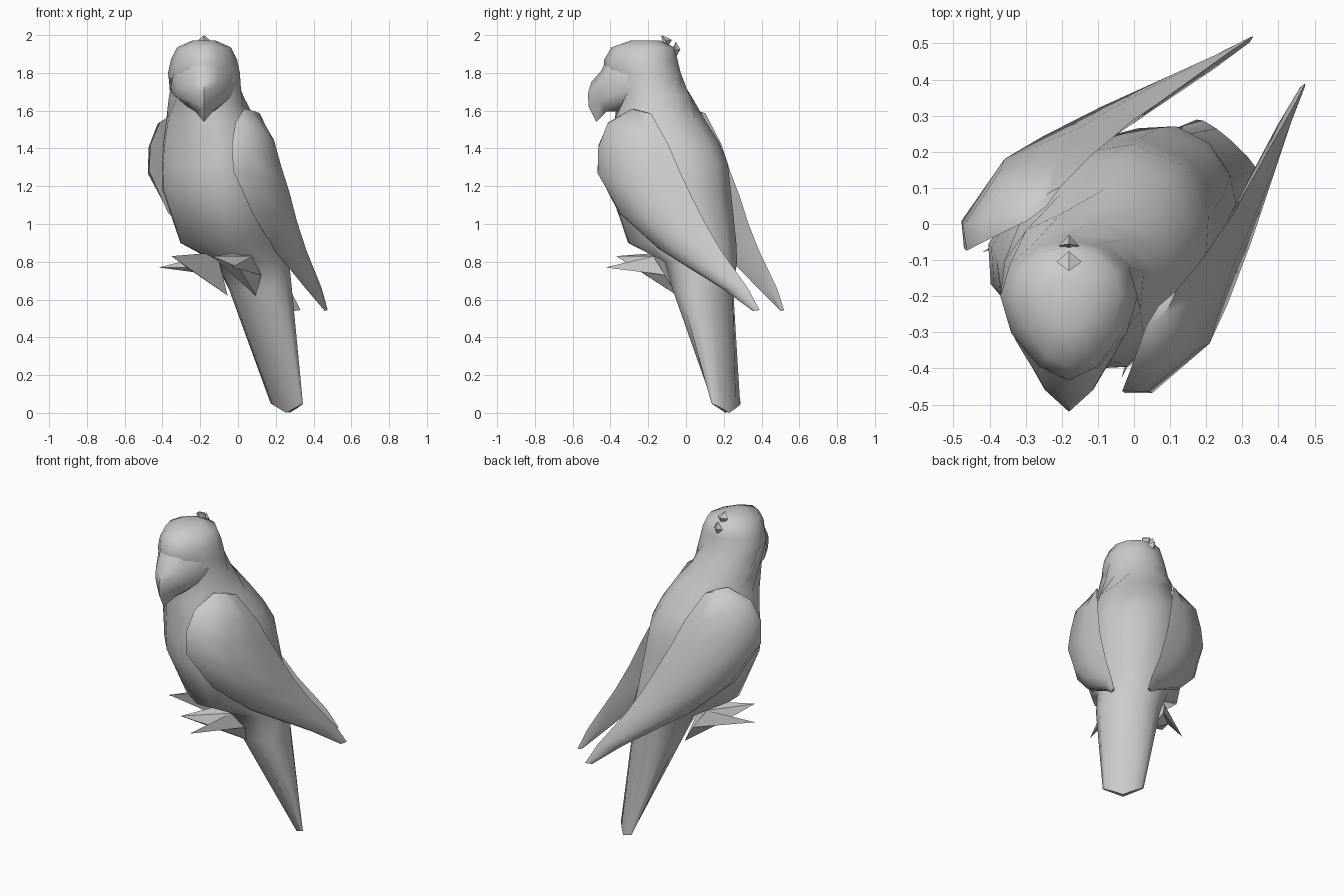
import bpy, math

if "Cube" in bpy.data.objects:
    bpy.data.objects.remove(bpy.data.objects["Cube"])

TURN = math.radians(-42)          # the torso is turned, the head looks straight ahead
C, S = math.cos(TURN), math.sin(TURN)

grey = bpy.data.materials.new("plain grey")
grey.diffuse_color = (0.6, 0.6, 0.6, 1)
grey.use_nodes = True
grey.node_tree.nodes["Principled BSDF"].inputs["Base Color"].default_value = grey.diffuse_color


def to_world(p):
    u, v, z = p
    return (C * u - S * v, S * u + C * v, z)


def make(name, verts, faces, angle=60):
    me = bpy.data.meshes.new(name)
    me.from_pydata(verts, [], faces)
    ob = bpy.data.objects.new(name, me)
    bpy.context.collection.objects.link(ob)
    me.materials.append(grey)
    bpy.ops.object.select_all(action='DESELECT')
    ob.select_set(True)
    bpy.context.view_layer.objects.active = ob
    bpy.ops.object.mode_set(mode='EDIT')
    bpy.ops.mesh.select_all(action='SELECT')
    bpy.ops.mesh.normals_make_consistent(inside=False)
    bpy.ops.object.mode_set(mode='OBJECT')
    bpy.ops.object.shade_smooth_by_angle(angle=math.radians(angle))
    return ob


def loft(name, rings, angle=60):
    n = len(rings[0])
    verts = [p for r in rings for p in r]
    faces = [(i * n + j, i * n + (j + 1) % n, (i + 1) * n + (j + 1) % n, (i + 1) * n + j)
             for i in range(len(rings) - 1) for j in range(n)]
    faces += [tuple(range(n)), tuple(range(len(verts) - n, len(verts)))]
    return make(name, verts, faces, angle)


def ring(z, cx, cy, a, front, back, deg=0, point=1.0, droop=0.0, n=12):
    """Oval section; point > 1 makes the front half a wedge, < 1 makes it boxy."""
    t, out = math.radians(deg), []
    for k in range(n):
        s, c = math.sin(2 * math.pi * k / n), math.cos(2 * math.pi * k / n)
        if c > 1e-6:
            x, y = a * math.copysign(abs(s) ** point, s), -front * c ** point
        else:
            x, y = a * s, -back * c
        out.append((cx + math.cos(t) * x - math.sin(t) * y,
                    cy + math.sin(t) * x + math.cos(t) * y, z + droop * abs(s)))
    return out


# Tail, torso, neck and crown in one skin
HX = -0.18
loft("body", [
    ring(0.00, 0.258, 0.212, 0.115, 0.003, 0.022, -42, 1, 0.05),
    ring(0.65, 0.12, 0.09, 0.18, 0.15, 0.15, -42),
    ring(0.80, 0.075, 0.075, 0.20, 0.17, 0.20, -42, 0.85),
    ring(0.90, -0.025, -0.025, 0.255, 0.26, 0.32, -42, 0.68),
    ring(1.18, -0.088, -0.090, 0.285, 0.285, 0.36, -42, 0.68),
    ring(1.32, -0.100, -0.098, 0.28, 0.275, 0.35, -42, 0.68),
    ring(1.43, -0.112, -0.108, 0.265, 0.255, 0.305, -42, 0.7),
    ring(1.55, -0.145, -0.150, 0.23, 0.205, 0.27, -42, 0.75),
    ring(1.68, -0.170, -0.170, 0.20, 0.19, 0.20, -20),
    ring(1.80, HX, -0.20, 0.19, 0.235, 0.172, 0, 1.2),
    ring(1.87, HX, -0.20, 0.175, 0.233, 0.155, 0, 1.2),
    ring(1.935, HX, -0.20, 0.143, 0.195, 0.14, 0, 1.15),
    ring(1.972, HX, -0.20, 0.06, 0.09, 0.06),
])

# Wedge-shaped face running forward into the hooked beak
loft("beak", [
    ring(1.54, HX, -0.20, 0.13, 0.275, 0.04, 0, 1.5, 0.11),
    ring(1.62, HX, -0.20, 0.175, 0.315, 0.05, 0, 1.5, 0.06),
    ring(1.69, HX, -0.20, 0.182, 0.32, 0.05, 0, 1.45, 0.02),
    ring(1.75, HX, -0.20, 0.182, 0.302, 0.05, 0, 1.35),
    ring(1.81, HX, -0.20, 0.175, 0.25, 0.05, 0, 1.2),
    ring(1.87, HX, -0.20, 0.13, 0.22, 0.05, 0, 1.2),
])

# Wings: leading edge, trailing edge and outward bulge at each station
STATIONS = [
    ((.22, -.19, 1.61), (.215, -.06, 1.585), .235),
    ((.27, -.312, 1.54), (.21, .06, 1.42), .34),
    ((.29, -.365, 1.42), (.20, .13, 1.28), .368),
    ((.30, -.365, 1.28), (.19, .21, 1.14), .382),
    ((.30, -.215, 1.06), (.17, .288, 1.0), .345),
    ((.24, .016, .87), (.15, .38, .86), .28),
    ((.14, .396, .65), (.115, .54, .66), .155),
    ((.11, .57, .54), (.097, .607, .545), .107),
]


def wing_section(lead, trail, bulge, side):
    def mix(t, u=None, du=0.0):
        p = [l + (r - l) * t for l, r in zip(lead, trail)]
        p[0] = (p[0] + du) if u is None else u
        return p
    pts = [lead, mix(.09, lead[0] + .68 * (bulge - lead[0])), mix(.45, bulge),
           mix(.8, (bulge + trail[0]) / 2), trail, mix(.5, None, -.01)]
    return [to_world((side * p[0] - .005, p[1], p[2])) for p in pts]


# Feet: two toes fanning forward from the ankle
TOES = [(.26, -.34, .77), (.145, -.365, .83)]
ANKLE = [(.10, .03, .62), (.165, .0, .73), (.17, -.08, .83), (.08, -.08, .85)]

for side, label in ((1, "right"), (-1, "left")):
    loft(label + "_wing", [wing_section(*s, side) for s in STATIONS], 50)
    mid = (.185, -.20, .77)
    foot = [to_world((side * p[0], p[1], p[2])) for p in ANKLE + [mid] + TOES]
    make(label + "_foot", foot, [(0, 1, 2, 3), (0, 1, 4), (1, 2, 5), (1, 5, 4), (2, 4, 5),
                                 (2, 3, 6), (2, 6, 4), (3, 0, 6), (0, 4, 6)], 30)

# Small crest feathers on the crown
for i, (tip_y, tip_z, base_y, base_z, w) in enumerate(
        [(-.13, 2.0, -.105, 1.95, .035), (-.055, 1.965, -.06, 1.90, .028)]):
    x = HX
    make("crest_feather_%d" % (i + 1),
         [(x - w, base_y, base_z + .02), (x, base_y - .02, base_z), (x + w, base_y, base_z + .02),
          (x, base_y + .03, base_z + .025), (x, tip_y, tip_z), (x, base_y, base_z - .03)],
         [(0, 1, 4), (1, 2, 4), (2, 3, 4), (3, 0, 4),
          (1, 0, 5), (2, 1, 5), (3, 2, 5), (0, 3, 5)], 20)
